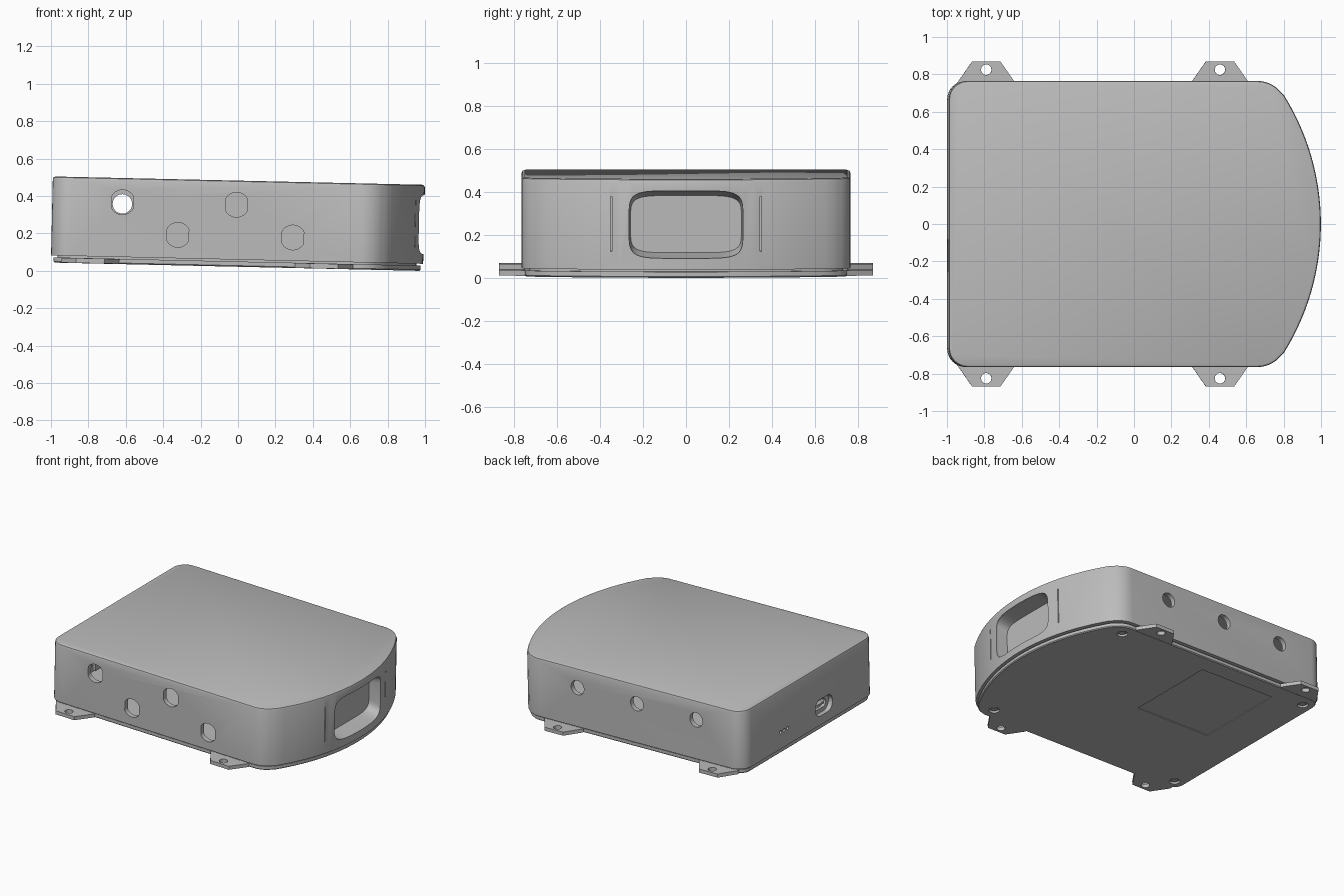
import bpy
import bmesh
from math import sin, cos, pi, atan2, radians, copysign
from mathutils import Matrix

cube = bpy.data.objects.get("Cube")
if cube:
    bpy.data.objects.remove(cube)

# One grey plastic for everything
grey = bpy.data.materials.new("grey_plastic")
grey.use_nodes = True
grey.diffuse_color = (0.5, 0.5, 0.5, 1)
grey.node_tree.nodes["Principled BSDF"].inputs["Base Color"].default_value = (0.5, 0.5, 0.5, 1)

# The whole case leans slightly down towards +x
TILT = Matrix.Translation((-0.006, 0, 0)) @ Matrix.Rotation(0.0225, 4, 'Y')
HALF_Y, END_X, NOSE_R, NOSE_CX, WALL = 0.765, 0.995, 1.3, -0.305, 0.035


def loft(name, rings, front_cap=True):
    """Skin a list of equal point rings and cap the ends."""
    bm = bmesh.new()
    loops = [[bm.verts.new(p) for p in ring] for ring in rings]
    n = len(loops[0])
    for a, b in zip(loops, loops[1:]):
        for i in range(n):
            j = (i + 1) % n
            bm.faces.new((a[i], a[j], b[j], b[i]))
    bm.faces.new(loops[-1])
    if front_cap:
        bm.faces.new(loops[0][::-1])
        bmesh.ops.recalc_face_normals(bm, faces=bm.faces)
    bm.transform(TILT)
    mesh = bpy.data.meshes.new(name)
    bm.to_mesh(mesh)
    bm.free()
    mesh.materials.append(grey)
    obj = bpy.data.objects.new(name, mesh)
    bpy.context.collection.objects.link(obj)
    return obj


def combine(target, other, operation='DIFFERENCE'):
    """Apply a boolean and drop the second object."""
    mod = target.modifiers.new("cut", 'BOOLEAN')
    mod.operation, mod.solver, mod.object = operation, 'EXACT', other
    dg = bpy.context.evaluated_depsgraph_get()
    mesh = bpy.data.meshes.new_from_object(target.evaluated_get(dg))
    target.modifiers.clear()
    target.data = mesh
    bpy.data.objects.remove(other)


def arc(cx, cy, r, a0, a1, n):
    return [(cx + r * cos(a0 + (a1 - a0) * i / n), cy + r * sin(a0 + (a1 - a0) * i / n))
            for i in range(n + 1)]


def outline(inset):
    """Plan of the case: square back, bowed nose, blended corners."""
    fx, fr = 0.655, 0.162
    fy = HALF_Y - fr
    a = atan2(fy, fx - NOSE_CX)
    half = arc(NOSE_CX, 0, NOSE_R - inset, 0, a, 14)
    half += arc(fx, fy, fr - inset, a, pi / 2, 8)[1:]
    half += arc(-END_X + 0.1, HALF_Y - 0.1, 0.1 - inset, pi / 2, pi, 8)
    return half + [(x, -y) for x, y in half[:0:-1]]


def body(name, levels):
    return loft(name, [[(x, y, z) for x, y in outline(i)] for i, z in levels])


def bar(profile, axis, lo, hi, name="cutter"):
    """Extrude a 2D profile along an axis."""
    put = {'X': lambda u, v, w: (w, u, v),
           'Y': lambda u, v, w: (u, w, v),
           'Z': lambda u, v, w: (u, v, w)}[axis]
    return loft(name, [[put(u, v, w) for u, v in profile] for w in (lo, hi)])


def circle(u, v, r, n=32):
    return arc(u, v, r, 0, 2 * pi, n)[:-1]


def rect(u0, u1, v0, v1):
    return [(u0, v0), (u1, v0), (u1, v1), (u0, v1)]


def stadium(u, v, w, h):
    s, r = (w - h) / 2, h / 2
    return arc(u + s, v, r, -pi / 2, pi / 2, 12) + arc(u - s, v, r, pi / 2, 3 * pi / 2, 12)


def rounded(w, h, n=64, power=0.36):
    pts = []
    for i in range(n):
        c, s = cos(2 * pi * i / n), sin(2 * pi * i / n)
        pts.append((copysign(abs(c) ** power, c) * w, 0.27 + copysign(abs(s) ** power, s) * h))
    return pts


# Hollow upper case
shell = body("upper_case", [(0, 0.06), (0, 0.468), (0.004, 0.478), (0.014, 0.4825)])
combine(shell, body("cavity", [(WALL, 0), (WALL, 0.4475)]))

# Four flat-sided holes in the front wall
for x, z in ((-0.62, 0.353), (-0.32, 0.185), (-0.01, 0.353), (0.295, 0.185)):
    clipped = [(max(x - 0.058, min(x + 0.058, u)), v) for u, v in circle(x, z, 0.066, 40)]
    combine(shell, bar(clipped, 'Y', -0.9, -0.6))

# Three round holes in the back wall
for x in (-0.62, -0.14, 0.34):
    combine(shell, bar(circle(x, 0.344, 0.052), 'Y', 0.6, 0.9))

# Port opening and indicator holes in the flat end
combine(shell, bar(stadium(-0.17, 0.185, 0.2, 0.12), 'X', -1.1, -0.9))
for y in (0.25, 0.29, 0.33):
    combine(shell, bar(circle(y, 0.18, 0.012, 16), 'X', -1.1, -0.9))

# Window in the bowed end, with a thin slot on either side
combine(shell, bar(rounded(0.265, 0.157), 'X', 0.9, 1.1))
for y in (-0.348, 0.348):
    combine(shell, bar(rect(y - 0.003, y + 0.003, 0.145, 0.4), 'X', 0.935, 1.1))

# Tapered tray behind the window
rim = [(NOSE_CX + (NOSE_R ** 2 - y * y) ** 0.5 - 0.006, y, z) for y, z in rounded(0.266, 0.158)]
back = [(0.88, y, z) for y, z in rounded(0.258, 0.133)]
tray = loft("window_tray", [rim, back], front_cap=False)

# Connector behind the port opening
port = bar(rect(-0.3, -0.04, 0.1, 0.27), 'X', -0.962, -0.94, "port_plate")
combine(port, bar(stadium(-0.17, 0.185, 0.13, 0.06), 'X', -1, -0.9))
tongue = bar(rect(-0.21, -0.13, 0.178, 0.192), 'X', -0.965, -0.93, "port_tongue")

# Base plate with a lip that closes the case
LOW, HIGH = 0.022, 0.05
base = body("base_plate", [(0.02, LOW), (0.014, LOW + 0.006), (0.014, HIGH),
                           (WALL, HIGH), (WALL, 0.09)])

# Mounting tabs with screw holes
for x in (-0.785, 0.465):
    for s in (-1, 1):
        tab = [(x - 0.155, s * 0.7), (x - 0.155, s * 0.755), (x - 0.075, s * 0.87),
               (x + 0.075, s * 0.87), (x + 0.155, s * 0.755), (x + 0.155, s * 0.7)]
        combine(base, bar(tab, 'Z', LOW + 0.001, HIGH - 0.001), 'UNION')
        combine(base, bar(circle(x, s * 0.825, 0.028), 'Z', 0, 0.1))

# Countersunk screws and the shallow label recess underneath
screws = []
for x in (-0.9, 0.66):
    for s in (-1, 1):
        combine(base, bar(circle(x, s * 0.66, 0.036), 'Z', 0, LOW + 0.016))
        screws.append(bar(circle(x, s * 0.66, 0.022), 'Z', LOW + 0.006, LOW + 0.02, "base_screw"))
combine(base, bar(rect(-0.67, -0.07, -0.05, 0.615), 'Z', 0, LOW + 0.005))

# Smooth the curved walls, keep the edges crisp
bpy.ops.object.select_all(action='DESELECT')
for obj in [shell, tray, port, tongue, base] + screws:
    obj.select_set(True)
    bpy.context.view_layer.objects.active = obj
bpy.ops.object.shade_smooth_by_angle(angle=radians(30))
